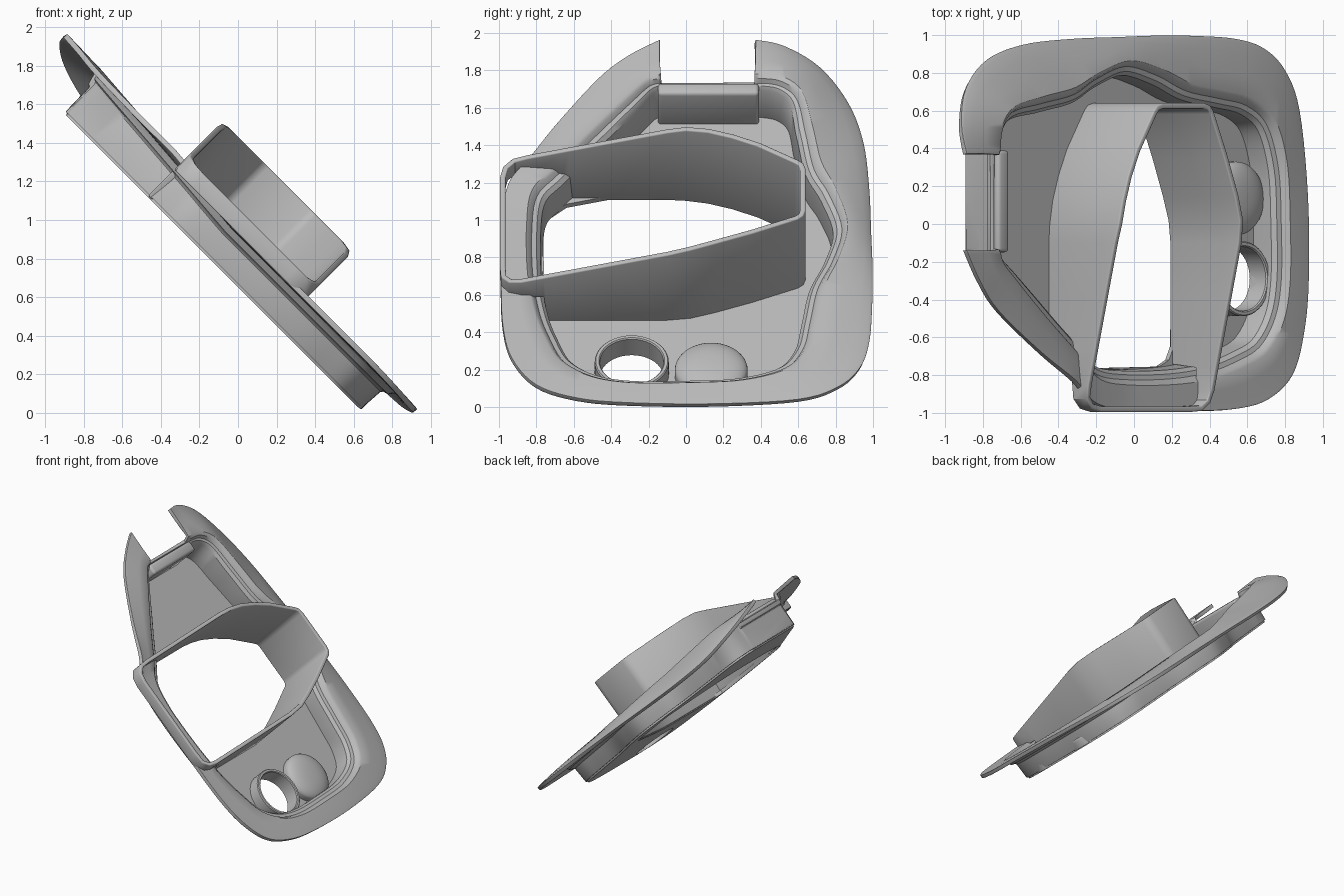
import bpy, bmesh, math
from mathutils import Matrix, Vector

if "Cube" in bpy.data.objects:
    bpy.data.objects.remove(bpy.data.objects["Cube"])

R2 = math.sqrt(2)
TILT = Matrix.Rotation(math.radians(45), 4, 'Y')
grey = bpy.data.materials.new("grey_plastic")
grey.diffuse_color = (0.50, 0.50, 0.50, 1)
grey.use_nodes = True
grey.node_tree.nodes["Principled BSDF"].inputs["Base Color"].default_value = grey.diffuse_color


def place(d, y, s):
    """Slope coordinates: d = x - z along the slope, s = x + z across it."""
    return Vector(((s + d) / 2, y, (s - d) / 2))


def finish(ob, thickness=0, angle=35, bevel=0):
    ob.data.materials.clear()
    ob.data.materials.append(grey)
    bpy.ops.object.select_all(action='DESELECT')
    ob.select_set(True)
    bpy.context.view_layer.objects.active = ob
    if thickness:
        m = ob.modifiers.new("shell", 'SOLIDIFY')
        m.thickness = thickness
        m.offset = 0
        bpy.ops.object.modifier_apply(modifier="shell")
    if bevel:
        b = ob.modifiers.new("soft_edges", 'BEVEL')
        b.width = bevel
        b.segments = 3
        b.limit_method = 'ANGLE'
        b.angle_limit = math.radians(50)
        bpy.ops.object.modifier_apply(modifier="soft_edges")
    bpy.ops.object.shade_smooth_by_angle(angle=math.radians(angle))


def mesh_object(name, bm):
    bmesh.ops.recalc_face_normals(bm, faces=bm.faces)
    me = bpy.data.meshes.new(name)
    bm.to_mesh(me)
    bm.free()
    ob = bpy.data.objects.new(name, me)
    bpy.context.collection.objects.link(ob)
    return ob


def smooth_rows(rows, n):
    """Catmull-Rom through the rows, open ended."""
    out = []
    for i in range(len(rows) - 1):
        a, b = rows[max(i - 1, 0)], rows[i]
        c, e = rows[i + 1], rows[min(i + 2, len(rows) - 1)]
        for k in range(n):
            t = k / n
            out.append([0.5 * (2 * q + (r - p) * t + (2 * p - 5 * q + 4 * r - w) * t * t
                               + (3 * q - p - 3 * r + w) * t ** 3)
                        for p, q, r, w in zip(a, b, c, e)])
    out.append(list(rows[-1]))
    return out


# Rim rows: opening (d, y), then outer edge (d, y, s)
ROWS = [
    (-2.48, .37, -2.85, .37, 1.06), (-2.45, .51, -2.84, .52, 1.0), (-2.30, .615, -2.70, .71, .91),
    (-1.95, .665, -2.40, .86, .83), (-1.60, .71, -2.00, .94, .81), (-1.35, .79, -1.50, .97, .82),
    (-1.00, .86, -1.00, .98, .84), (-.65, .81, -.60, .99, .85), (-.35, .73, -.20, .99, .86),
    (0, .69, .20, .975, .87), (.30, .65, .48, .925, .88), (.53, .54, .69, .81, .89),
    (.66, .30, .83, .60, .90), (.69, 0, .90, .15, .92), (.69, -.30, .90, -.30, .93),
    (.62, -.51, .85, -.58, .93), (.45, -.67, .72, -.80, .94), (.20, -.75, .45, -.93, .95),
    (-.10, -.81, .10, -.98, .95), (-.50, -.845, -.40, -.99, .95), (-1.0, -.85, -1.0, -.985, .95),
    (-1.34, -.82, -1.40, -.95, .98), (-1.57, -.70, -1.66, -.83, 1.02), (-1.93, -.51, -2.02, -.68, 1.02),
    (-2.28, -.31, -2.48, -.46, 1.03), (-2.44, -.21, -2.70, -.30, 1.05), (-2.48, -.14, -2.85, -.14, 1.06),
]
rows = smooth_rows(ROWS, 5)
N = len(rows)
FLOOR = 0.67


def lip_height(d):
    return 0.94 + max(0, -1 - d) * 0.075


def inset(i, dist):
    """Opening point moved inwards in the tray plane, less so beside the notch."""
    if i in (0, N - 1):
        nrm = Vector((1, 0))
    else:
        a, b = rows[i - 1], rows[i + 1]
        nrm = Vector((b[1] - a[1], -(b[0] - a[0]) / R2)).normalized()
    dist *= min(1, .45 + .04 * min(i, N - 1 - i))
    return rows[i][0] + nrm.x * dist * R2, rows[i][1] + nrm.y * dist


# Tray shell: drooping rim, stepped lip and side wall; the rim is open at the notch
bm = bmesh.new()
rings = []
for t, drop in ((1, 1), (.94, .88), (.75, .64), (.4, .27), (.06, 0)):
    ring = []
    for d, y, od, oy, os in rows:
        ls = lip_height(d)
        ring.append(bm.verts.new(place(d + (od - d) * t, y + (oy - y) * t, ls + (os - ls) * drop)))
    rings.append(ring)
for dist, drop in ((0, .012), (.018, .05), (.045, .06), (.06, .085), (.07, None)):
    ring = []
    for i in range(N):
        low = .06 if i in (0, N - 1) else 0
        s = FLOOR if drop is None else lip_height(rows[i][0]) - drop - low
        ring.append(bm.verts.new(place(*inset(i, dist), s)))
    rings.append(ring)
for k in range(len(rings) - 1):
    a, b = rings[k], rings[k + 1]
    for i in range(N if k >= 5 else N - 1):
        j = (i + 1) % N
        bm.faces.new((a[i], a[j], b[j], b[i]))
finish(mesh_object("tray_rim_and_wall", bm), 0.028, bevel=.008)

# Thick end wall below the notch
bm = bmesh.new()
bmesh.ops.create_cube(bm, size=1)
for v in bm.verts:
    v.co = place(-2.395 + v.co.x * .12, .12 + v.co.y * .54, .84 + v.co.z * .36)
finish(mesh_object("notch_wall", bm), bevel=.02)

# Collar plan (d, y)
COLLAR = [(-1.40, -.98), (-1.50, -.965), (-1.56, -.92), (-1.57, -.85), (-1.57, -.66), (-1.57, -.63),
          (-1.57, -.4), (-1.57, -.1), (-1.56, 0), (-1.53, .12), (-1.47, .25), (-1.38, .39), (-1.20, .59),
          (-1.17, .615), (-1.12, .625), (-.68, .625), (-.63, .615), (-.60, .59), (-.45, .35),
          (-.34, .15), (-.28, .02), (-.26, -.1), (-.26, -.4), (-.26, -.74), (-.26, -.76), (-.26, -.88),
          (-.28, -.94), (-.34, -.975), (-.45, -.98)]
bm = bmesh.new()
lower, upper = [], []
for d, y in COLLAR:
    top = 1.43 if y > .1 else 1.43 + .37 * (y - .02) if y < -.05 else 1.42
    base = FLOOR - .01 if y > (-.65 if d < -1 else -.75) else .93
    lower.append(bm.verts.new(place(d, y, base)))
    upper.append(bm.verts.new(place(d, y, top)))
for i in range(len(COLLAR)):
    j = (i + 1) % len(COLLAR)
    bm.faces.new((lower[i], lower[j], upper[j], upper[i]))
finish(mesh_object("collar", bm), 0.03, bevel=.008)

# Floor plate with the large opening and the round hole
RING = (.335, -.29)
DOME = (.345, .135)
hole = [(d, y) for d, y in COLLAR if y > -.5]
hole += [(-.27, -.65), (-.32, -.72), (-.42, -.755), (-1.24, -.765), (-1.36, -.73), (-1.48, -.64)]
disc = [(RING[0] + .17 * R2 * math.cos(a), RING[1] + .17 * math.sin(a))
        for a in (i * math.tau / 40 for i in range(40))]
cu = bpy.data.curves.new("floor", 'CURVE')
cu.dimensions = '2D'
cu.fill_mode = 'BOTH'
cu.extrude = 0.014
for loop in ([inset(i, .07) for i in range(N)], hole, disc):
    sp = cu.splines.new('POLY')
    sp.points.add(len(loop) - 1)
    for p, (d, y) in zip(sp.points, loop):
        p.co = (d / R2, y, 0, 1)
    sp.use_cyclic_u = True
floor = bpy.data.objects.new("floor", cu)
bpy.context.collection.objects.link(floor)
floor.matrix_world = TILT @ Matrix.Translation((0, 0, FLOOR / R2))
bpy.context.view_layer.objects.active = floor
floor.select_set(True)
bpy.ops.object.convert(target='MESH')
finish(bpy.context.view_layer.objects.active)


def lathe(name, centre, profile, closed):
    """Turn a (radius, s) profile around an axis square to the floor."""
    bm = bmesh.new()
    n = 40
    loops = []
    for r, s in profile:
        loops.append([bm.verts.new(place(centre[0] + r * R2 * math.cos(i * math.tau / n),
                                         centre[1] + r * math.sin(i * math.tau / n), s))
                      for i in range(n)])
    for a, b in zip(loops, loops[1:] + (loops[:1] if closed else [])):
        for i in range(n):
            j = (i + 1) % n
            bm.faces.new((a[i], a[j], b[j], b[i]))
    if not closed:
        bm.faces.new(loops[0])
        bm.faces.new(loops[-1])
    finish(mesh_object(name, bm))


# Round socket and domed button
lathe("socket_ring", RING, [(.17, .655), (.198, .655), (.198, .82), (.192, .83), (.176, .83), (.17, .82)], True)
dome = [(.195, .66)] + [(.195 * math.cos(a) ** .8, .74 + .09 * math.sin(a))
                        for a in (k * math.pi / 2 / 9 for k in range(9))] + [(.004, .83)]
lathe("domed_button", DOME, dome, False)
